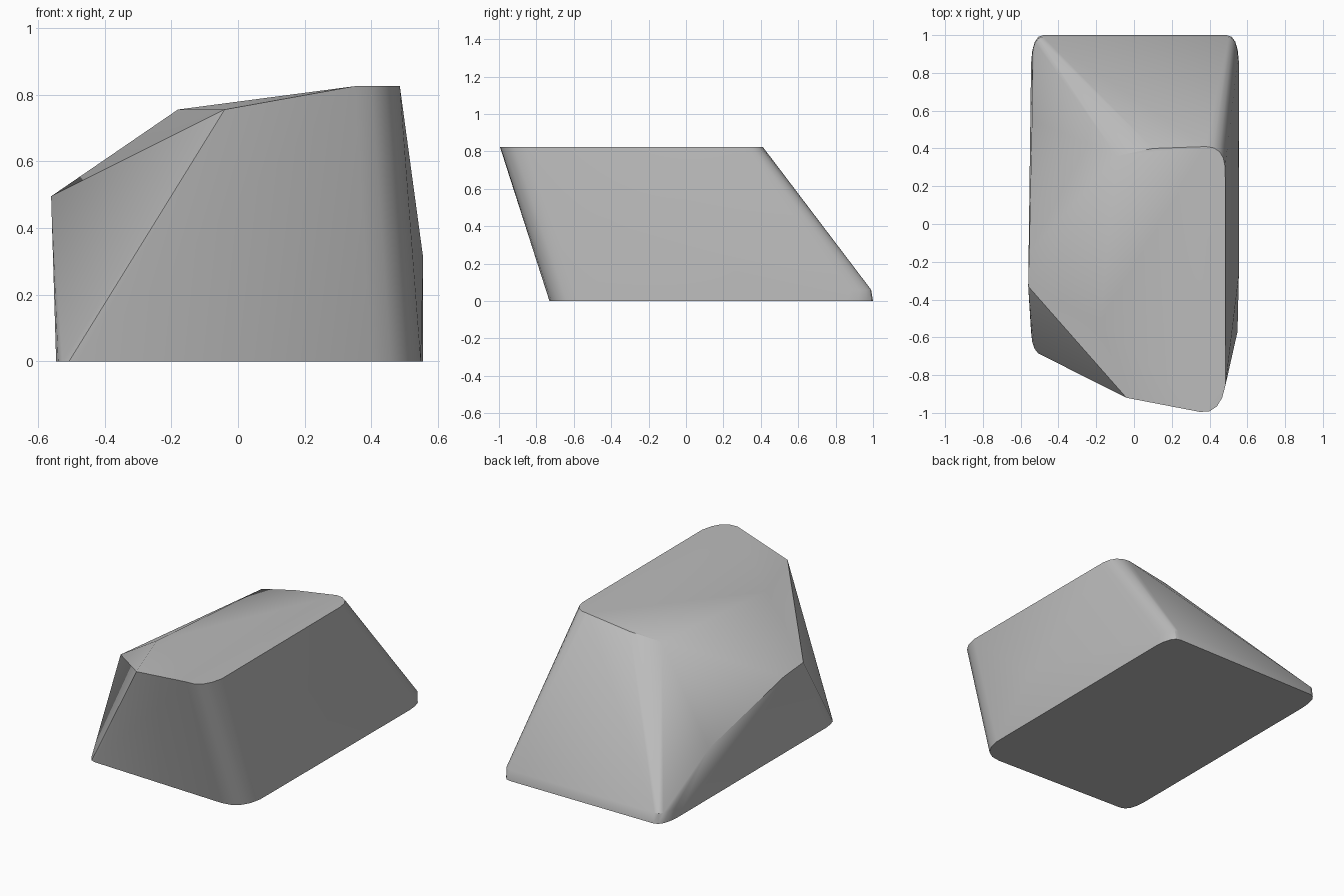
import bpy, bmesh, math

cube = bpy.data.objects.get("Cube")
if cube:
    bpy.data.objects.remove(cube, do_unlink=True)

# Stone colour
stone = bpy.data.materials.new("stone_grey")
stone.use_nodes = True
grey = (0.5, 0.5, 0.5, 1.0)
stone.diffuse_color = grey
stone.node_tree.nodes["Principled BSDF"].inputs["Base Color"].default_value = grey


def rounded(before, corner, after, z, steps=4):
    """Points on a curve that rounds one corner of an outline."""
    pts = []
    for i in range(steps + 1):
        t = i / steps
        x, y = ((1 - t) ** 2 * a + 2 * t * (1 - t) * b + t * t * c
                for a, b, c in zip(before, corner, after))
        pts.append((x, y, z))
    return pts


# Flat footprint with rounded corners
points = rounded((-0.545, -0.57), (-0.54, -0.69), (-0.48, -0.695), 0)
points += rounded((0.40, -0.73), (0.53, -0.73), (0.548, -0.57), 0)
points += rounded((0.555, 0.86), (0.55, 1.0), (0.49, 1.0), 0)
points += rounded((-0.48, 1.0), (-0.54, 1.0), (-0.545, 0.85), 0)

# Low lip along the back
points += rounded((0.55, 0.88), (0.545, 0.99), (0.50, 0.99), 0.06)
points += rounded((-0.48, 0.99), (-0.535, 0.99), (-0.54, 0.88), 0.06)

# High crown on the left, overhanging the front
points += rounded((0.35, -0.995), (0.46, -1.01), (0.485, -0.85), 0.825)
points += rounded((0.483, 0.30), (0.475, 0.41), (0.38, 0.41), 0.825)

# Sloping shoulder, chipped front corner and side bulges
points += [
    (-0.04, -0.92, 0.755), (-0.18, -0.52, 0.755), (-0.09, 0.36, 0.757),
    (-0.56, -0.33, 0.495), (-0.555, -0.15, 0.475), (-0.54, 0.55, 0.30),
    (-0.36, -0.755, 0.24), (0.555, -0.27, 0.31), (0.10, 0.40, 0.785),
]

# Wrap the outlines in one solid stone
bm = bmesh.new()
for p in points:
    bm.verts.new(p)
hull = bmesh.ops.convex_hull(bm, input=bm.verts[:])
loose = {v for v in hull["geom_interior"] + hull["geom_unused"]
         if isinstance(v, bmesh.types.BMVert)}
bmesh.ops.delete(bm, geom=list(loose), context="VERTS")
bmesh.ops.dissolve_limit(bm, angle_limit=math.radians(0.5),
                         verts=bm.verts[:], edges=bm.edges[:])
bmesh.ops.recalc_face_normals(bm, faces=bm.faces[:])
mesh = bpy.data.meshes.new("rock")
bm.to_mesh(mesh)
bm.free()
mesh.materials.append(stone)

rock = bpy.data.objects.new("rock", mesh)
bpy.context.collection.objects.link(rock)
bpy.context.view_layer.objects.active = rock
rock.select_set(True)
bpy.ops.object.shade_smooth_by_angle(angle=math.radians(30))
